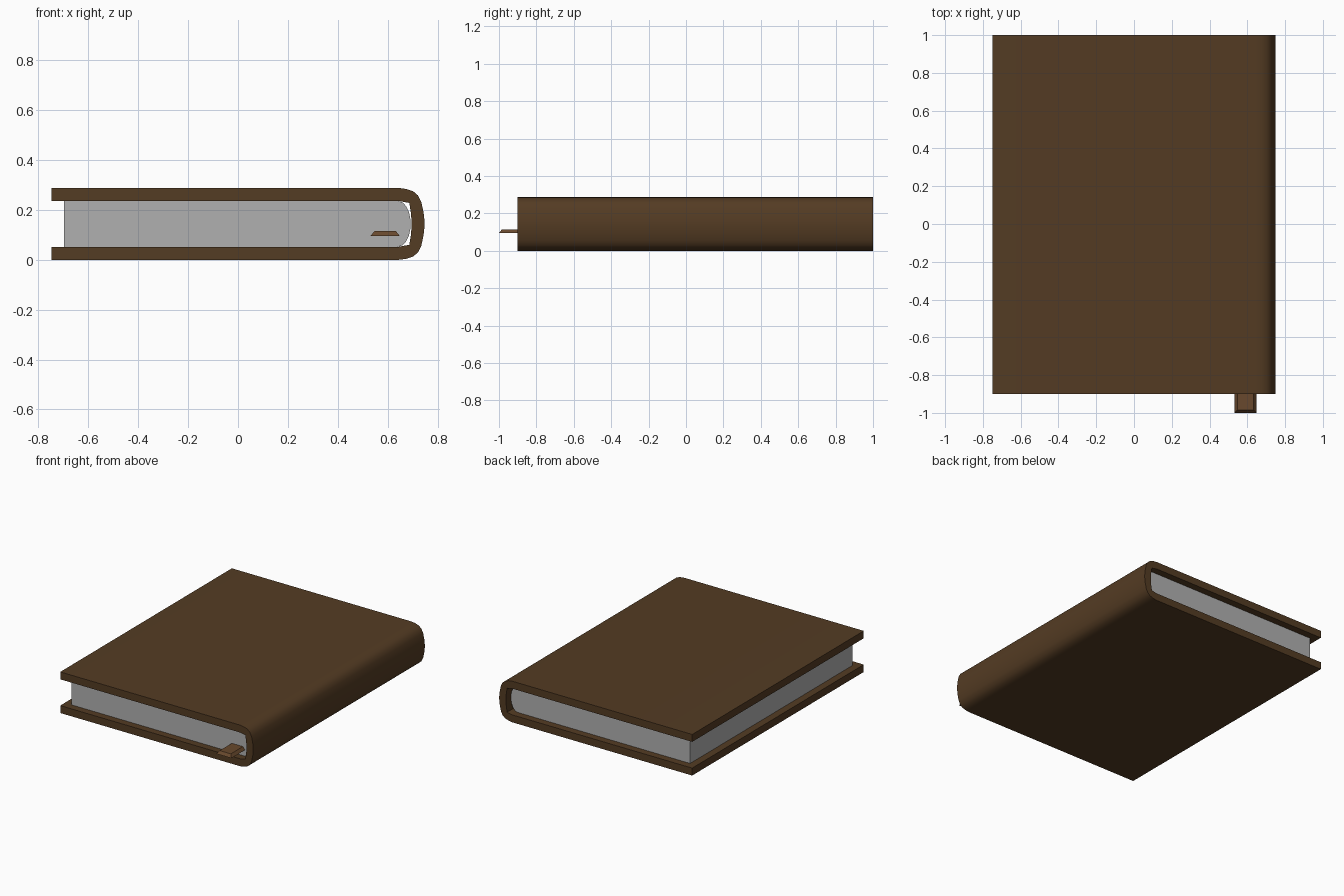
import bpy, bmesh, math

if "Cube" in bpy.data.objects:
    bpy.data.objects.remove(bpy.data.objects["Cube"])

H = 0.288  # closed book thickness


def material(name, color):
    m = bpy.data.materials.new(name)
    m.diffuse_color = (*color, 1)
    m.use_nodes = True
    m.node_tree.nodes["Principled BSDF"].inputs["Base Color"].default_value = m.diffuse_color
    return m


def mirrored(upper):
    """Complete an upper half-profile by reflecting it about mid thickness."""
    return upper + [(x, H - z) for x, z in reversed(upper)]


def finish(name, bm, mat):
    mesh = bpy.data.meshes.new(name)
    bm.to_mesh(mesh)
    bm.free()
    ob = bpy.data.objects.new(name, mesh)
    bpy.context.collection.objects.link(ob)
    mesh.materials.append(mat)
    bpy.ops.object.select_all(action='DESELECT')
    ob.select_set(True)
    bpy.context.view_layer.objects.active = ob
    bpy.ops.object.shade_smooth_by_angle(angle=math.radians(35))
    return ob


def extrude_profile(name, profile, y0, y1, mat):
    """Extrude an xz outline along y into a closed solid."""
    bm = bmesh.new()
    a, b = [[bm.verts.new((x, y, z)) for x, z in profile] for y in (y0, y1)]
    bm.faces.new(a)
    bm.faces.new(b[::-1])
    for i in range(len(a)):
        bm.faces.new((a[i - 1], b[i - 1], b[i], a[i]))
    bmesh.ops.recalc_face_normals(bm, faces=bm.faces)
    return finish(name, bm, mat)


leather = material("leather", (0.0885, 0.0445, 0.0168))
ribbon = material("ribbon", (0.14, 0.066, 0.026))
paper = material("paper", (0.435, 0.435, 0.435))

# Cover: two boards joined by a rounded spine, one continuous shell
outer = mirrored([(-0.748, H), (0.645, H), (0.675, 0.284), (0.702, 0.275),
                  (0.722, 0.258), (0.735, 0.232), (0.744, 0.19), (0.748, 0.155)])
inner = mirrored([(-0.748, 0.236), (0.645, 0.236), (0.665, 0.232),
                  (0.687, 0.228), (0.693, 0.19), (0.696, 0.155)])
extrude_profile("cover", outer + inner[::-1], -0.9, 1.0, leather)

# Page block with a rounded back
pages = mirrored([(-0.697, 0.236), (0.64, 0.236), (0.66, 0.23), (0.674, 0.215),
                  (0.685, 0.193), (0.692, 0.16)])
extrude_profile("pages", pages, -0.85, 0.95, paper)

# Bookmark tab with sloping sides, tucked into the pages
bm = bmesh.new()
bmesh.ops.create_cube(bm, size=1)
for v in bm.verts:
    top = v.co.z > 0
    inset = 0.016 if top else 0
    v.co = (0.59 + math.copysign(0.059 - inset, v.co.x),
            -1.0 + inset if v.co.y < 0 else -0.8,
            0.115 if top else 0.095)
finish("bookmark", bm, ribbon)
